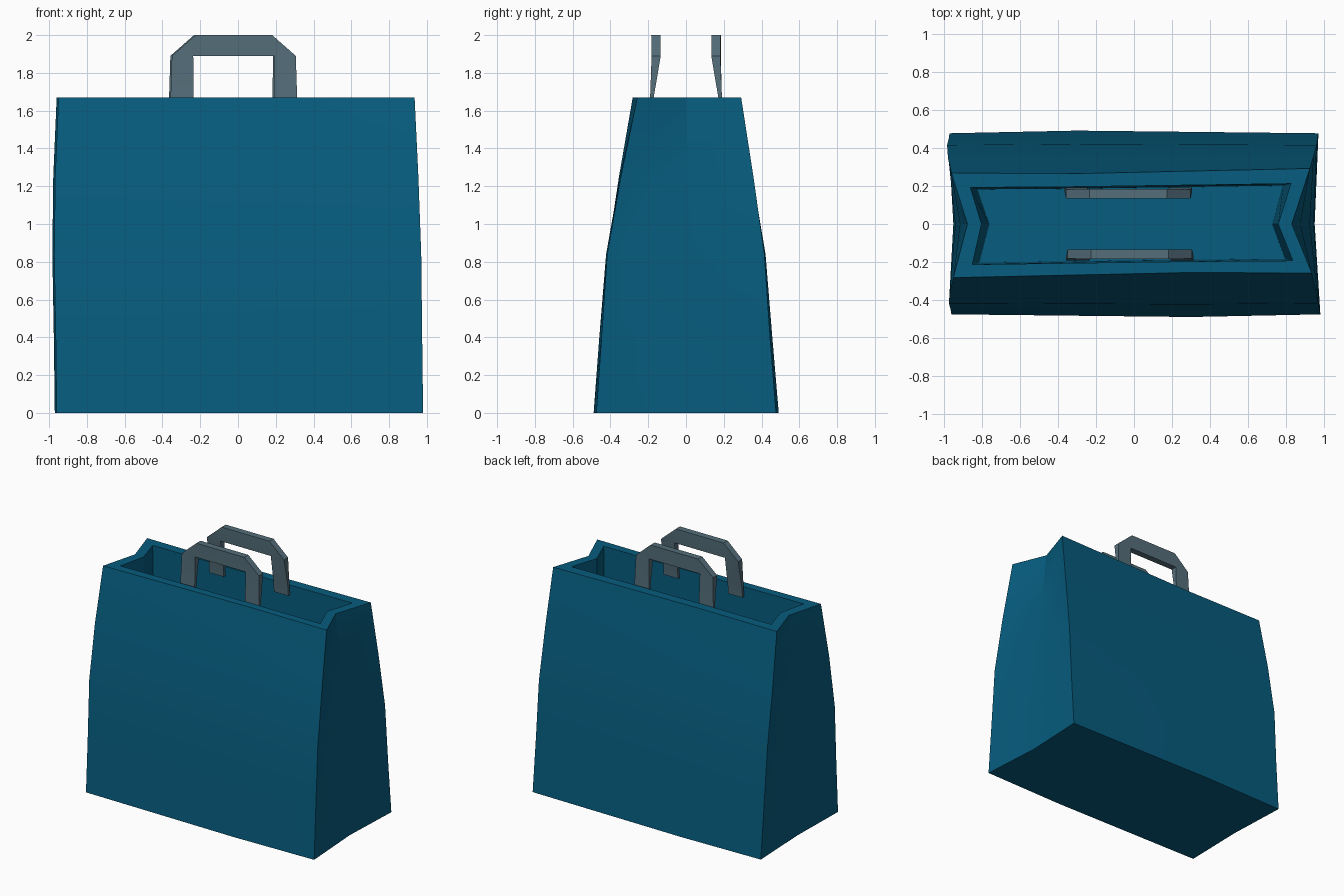
import bpy, bmesh, math

if "Cube" in bpy.data.objects:
    bpy.data.objects.remove(bpy.data.objects["Cube"], do_unlink=True)


def make_material(name, rgb):
    mat = bpy.data.materials.new(name)
    mat.use_nodes = True
    mat.diffuse_color = (*rgb, 1)
    mat.node_tree.nodes["Principled BSDF"].inputs["Base Color"].default_value = (*rgb, 1)
    return mat


blue = make_material("paper blue", (0.002, 0.107, 0.209))
grey = make_material("handle grey", (0.09, 0.156, 0.195))


def finish(bm, name, mat):
    bmesh.ops.recalc_face_normals(bm, faces=bm.faces[:])
    mesh = bpy.data.meshes.new(name)
    bm.to_mesh(mesh)
    bm.free()
    mesh.materials.append(mat)
    obj = bpy.data.objects.new(name, mesh)
    bpy.context.collection.objects.link(obj)
    bpy.ops.object.select_all(action="DESELECT")
    obj.select_set(True)
    bpy.context.view_layer.objects.active = obj
    bpy.ops.object.shade_smooth_by_angle(angle=math.radians(20))


def ring(bm, z, left, right, front, back, fold_left, fold_right, bulge, skew):
    """Eight-point outline with a folded point in the middle of each end."""
    points = [
        (left, -front - skew), (0.3, -front - bulge), (right, -front + skew), (fold_right, 0),
        (right - 0.01, back + skew), (-0.3, back + bulge), (left - 0.01, back - skew), (fold_left, 0),
    ]
    return [bm.verts.new((x, y, z)) for x, y in points]


# Bag: outer wall, folded rim, upright inner wall and floor in one lofted skin
levels = [
    (0, -0.96, 0.98, 0.475, 0.477, -0.95, 0.95, 0.014, 0),
    (0.4, -0.965, 0.975, 0.447, 0.445, -0.95, 0.945, 0.012, 0),
    (0.84, -0.973, 0.97, 0.417, 0.415, -0.94, 0.925, 0.006, 0),
    (1.25, -0.968, 0.955, 0.35, 0.352, -0.915, 0.875, 0, 0.005),
    (1.67, -0.95, 0.935, 0.27, 0.28, -0.876, 0.83, -0.015, 0.012),
    (1.67, -0.85, 0.835, 0.203, 0.202, -0.802, 0.758, -0.006, 0.01),
    (0.08, -0.815, 0.795, 0.193, 0.192, -0.762, 0.727, -0.006, 0.01),
]

bm = bmesh.new()
rings = [ring(bm, *level) for level in levels]
for low, high in zip(rings, rings[1:]):
    for i in range(8):
        j = (i + 1) % 8
        bm.faces.new((low[i], low[j], high[j], high[i]))
bm.faces.new(rings[0])
bm.faces.new(rings[-1])
finish(bm, "bag", blue)


# Handles: chamfered arch, with legs that thin out toward the rim
def make_handle(name, side, shift):
    half_outer = [(0.336, 1.60), (0.335, 1.67), (0.328, 1.89), (0.203, 2.0)]
    half_inner = [(0.213, 1.60), (0.213, 1.67), (0.215, 1.89), (0.215, 1.89)]
    depth = [(0.174, 0.193), (0.171, 0.19), (0.134, 0.182), (0.134, 0.184)]
    bm = bmesh.new()
    sections = []
    for sign, order in ((-1, range(4)), (1, reversed(range(4)))):
        for i in order:
            section = []
            for (x, z), y in ((half_outer[i], depth[i][0]), (half_outer[i], depth[i][1]),
                              (half_inner[i], depth[i][1]), (half_inner[i], depth[i][0])):
                section.append(bm.verts.new((sign * x + shift, side * y, z)))
            sections.append(section)
    for a, b in zip(sections, sections[1:]):
        for i in range(4):
            j = (i + 1) % 4
            bm.faces.new((a[i], a[j], b[j], b[i]))
    bm.faces.new(sections[0])
    bm.faces.new(sections[-1])
    bmesh.ops.remove_doubles(bm, verts=bm.verts[:], dist=0.0025)
    finish(bm, name, grey)


make_handle("front_handle", -1, -0.022)
make_handle("back_handle", 1, -0.03)
